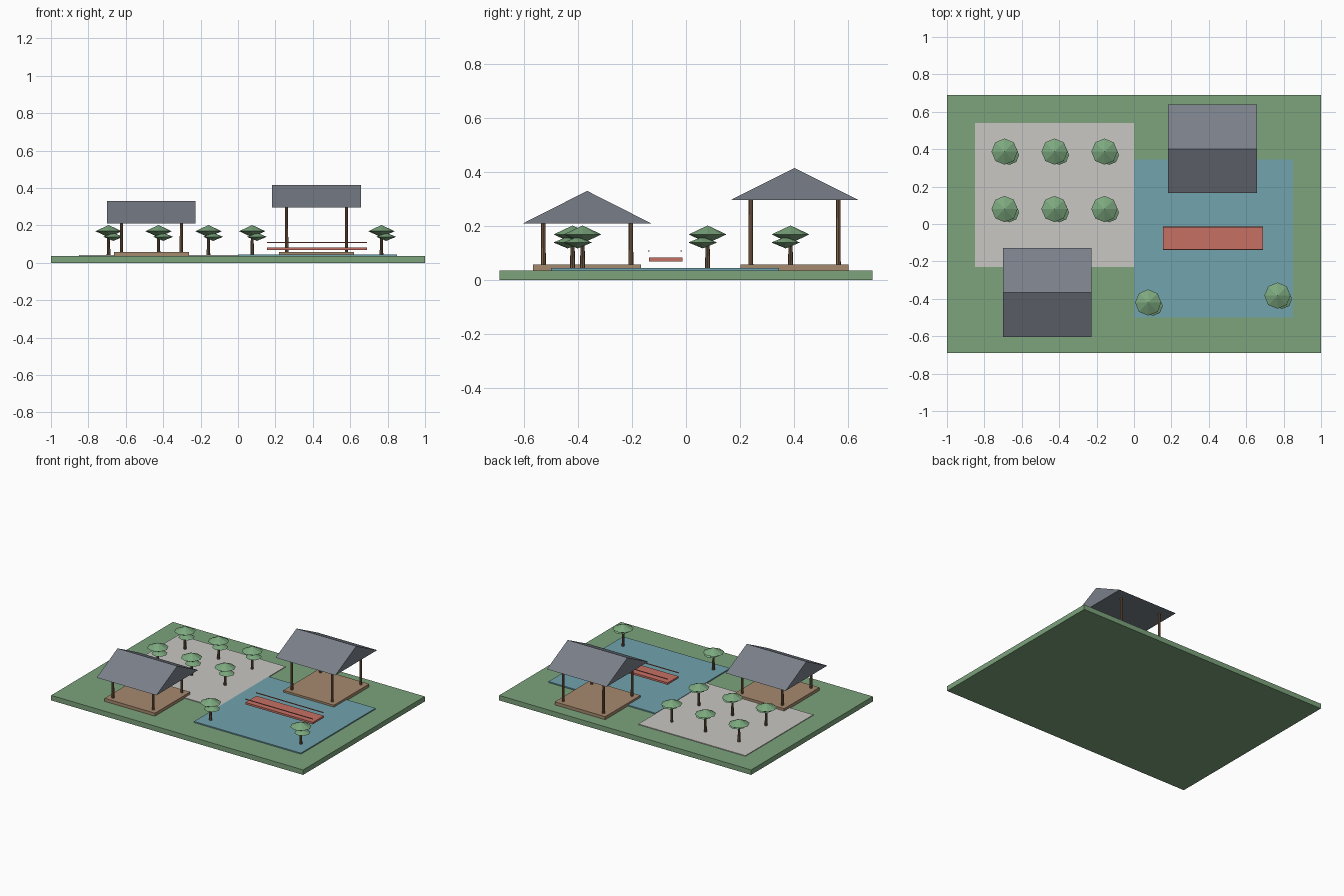
import bpy
import bmesh

cube = bpy.data.objects.get("Cube")
if cube:
    bpy.data.objects.remove(cube)


def linear(c):
    c /= 255
    return c / 12.92 if c <= 0.04045 else ((c + 0.055) / 1.055) ** 2.4


def material(name, r, g, b):
    mat = bpy.data.materials.new(name)
    colour = (linear(r), linear(g), linear(b), 1)
    mat.use_nodes = True
    mat.diffuse_color = colour
    mat.node_tree.nodes["Principled BSDF"].inputs["Base Color"].default_value = colour
    return mat


GRASS = material("grass green", 124, 163, 124)
PAVING = material("pale paving", 201, 199, 195)
WATER = material("water blue", 113, 163, 174)
TIMBER = material("deck tan", 166, 138, 110)
POST = material("post brown", 128, 98, 72)
BARK = material("bark brown", 112, 90, 70)
SLATE = material("slate grey", 121, 127, 137)
LEAF = material("leaf green", 124, 168, 126)
RED = material("bridge red", 198, 112, 100)


def finish(name, bm, mat):
    bmesh.ops.recalc_face_normals(bm, faces=bm.faces)
    mesh = bpy.data.meshes.new(name)
    bm.to_mesh(mesh)
    bm.free()
    mesh.materials.append(mat)
    obj = bpy.data.objects.new(name, mesh)
    bpy.context.collection.objects.link(obj)
    return obj


def box(name, x, y, z, mat):
    """Box from (low, high) ranges on each axis."""
    bm = bmesh.new()
    bmesh.ops.create_cube(bm, size=1)
    for v in bm.verts:
        v.co = [r[0] if c < 0 else r[1] for c, r in zip(v.co, (x, y, z))]
    return finish(name, bm, mat)


def pole(name, x, y, z0, z1, r0, r1, mat):
    """Eight-sided upright, tapered from r0 to r1."""
    bm = bmesh.new()
    bmesh.ops.create_cone(bm, cap_ends=True, segments=8,
                          radius1=r0, radius2=r1, depth=z1 - z0)
    bmesh.ops.translate(bm, verts=bm.verts, vec=(x, y, (z0 + z1) / 2))
    return finish(name, bm, mat)


def canopy(name, x, y, z, radius, height, mat):
    """Flattened eight-sided double pyramid."""
    bm = bmesh.new()
    bmesh.ops.create_uvsphere(bm, u_segments=8, v_segments=2, radius=1)
    bmesh.ops.scale(bm, verts=bm.verts, vec=(radius, radius, height))
    bmesh.ops.translate(bm, verts=bm.verts, vec=(x, y, z))
    return finish(name, bm, mat)


def gable_roof(name, x, y, eave, ridge, half, mat):
    """Triangular prism with its ridge along x."""
    bm = bmesh.new()
    profile = [(-half, eave), (half, eave), (0, ridge)]
    end = bm.faces.new([bm.verts.new((x - half, y + dy, z)) for dy, z in profile])
    extruded = bmesh.ops.extrude_face_region(bm, geom=[end], use_keep_orig=True)
    moved = [g for g in extruded["geom"] if isinstance(g, bmesh.types.BMVert)]
    bmesh.ops.translate(bm, verts=moved, vec=(2 * half, 0, 0))
    return finish(name, bm, mat)


def pavilion(name, x, y, eave, ridge):
    box(name + "_deck", (x - 0.2, x + 0.2), (y - 0.2, y + 0.2), (GROUND, 0.058), TIMBER)
    for sx, xn in ((-1, "right"), (1, "left")):
        for sy, yn in ((-1, "front"), (1, "back")):
            pole(f"{name}_{yn}_{xn}_post", x + sx * 0.16, y + sy * 0.162,
                 0.058, eave, 0.009, 0.008, POST)
    gable_roof(name + "_roof", x, y, eave, ridge, 0.237, SLATE)


def tree(index, x, y):
    pole(f"tree_{index}_trunk", x, y, GROUND, 0.15, 0.010, 0.007, BARK)
    canopy(f"tree_{index}_upper_canopy", x, y, 0.169, 0.07, 0.033, LEAF)
    canopy(f"tree_{index}_lower_canopy", x + 0.025, y - 0.018, 0.139, 0.053, 0.022, LEAF)


# Ground, paved court and pond
GROUND = 0.036
box("lawn", (-1, 1), (-0.69, 0.69), (0, GROUND), GRASS)
box("paved_court", (-0.85, 0), (-0.23, 0.54), (GROUND, 0.041), PAVING)
box("pond", (0, 0.85), (-0.5, 0.345), (GROUND, 0.044), WATER)

# Open pavilions
pavilion("front_pavilion", -0.463, -0.366, 0.21, 0.33)
pavilion("back_pavilion", 0.42, 0.402, 0.296, 0.415)

# Bridge with two rails
box("bridge_deck", (0.155, 0.69), (-0.137, -0.013), (0.069, 0.083), RED)
for side, y in (("front", -0.138), ("back", -0.018)):
    box(f"bridge_{side}_rail", (0.155, 0.69), (y - 0.002, y + 0.003), (0.105, 0.110), RED)

# Trees: a grid on the court and two by the water
spots = [(x, y) for y in (0.08, 0.387) for x in (-0.692, -0.425, -0.158)]
spots += [(0.076, -0.42), (0.767, -0.383)]
for i, (x, y) in enumerate(spots, 1):
    tree(i, x, y)
